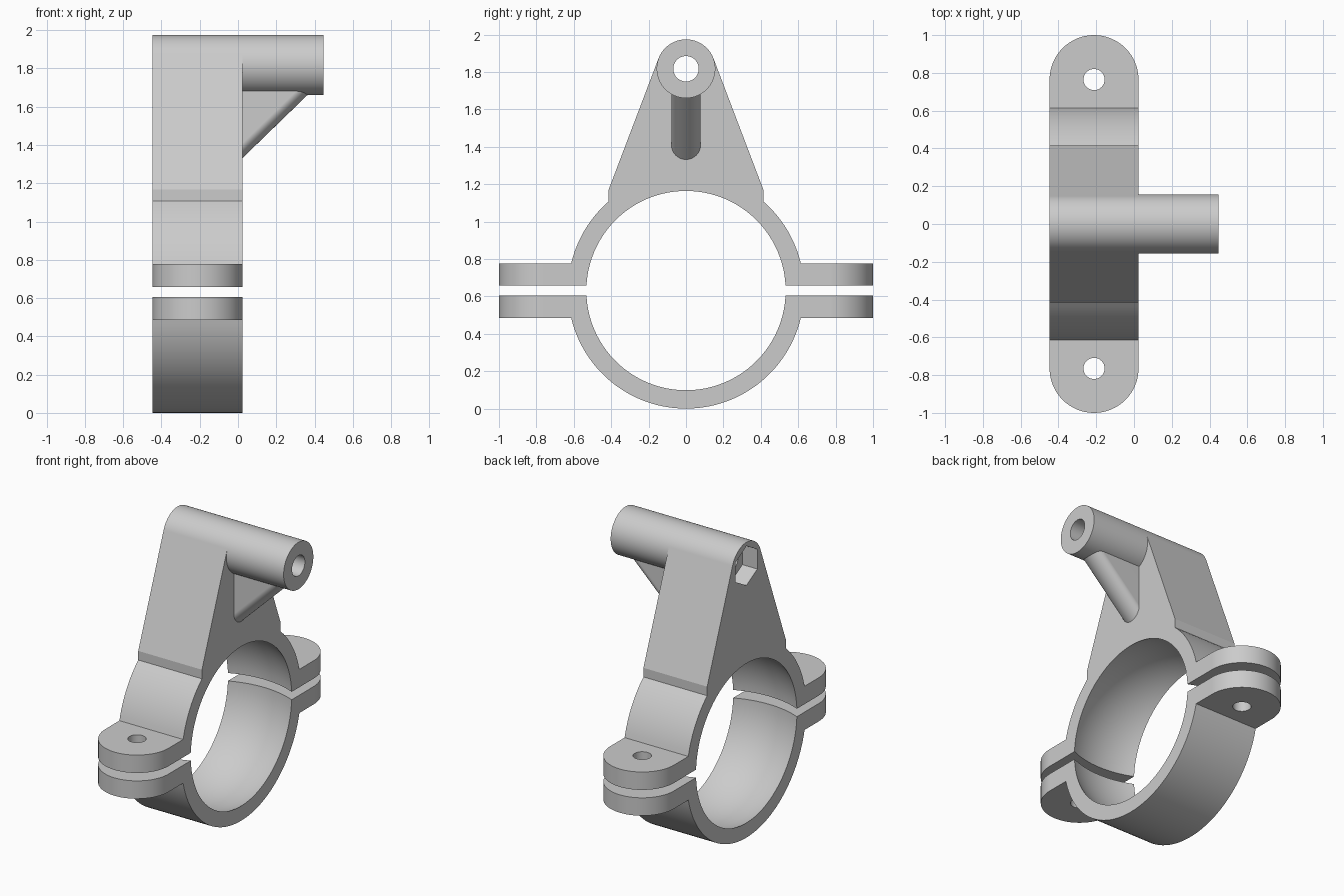
import bpy, bmesh
from math import sin, cos, pi, asin, acos, atan2, hypot
from mathutils import Matrix

cube = bpy.data.objects.get("Cube")
if cube:
    bpy.data.objects.remove(cube, do_unlink=True)

grey = bpy.data.materials.new("plain grey")
grey.use_nodes = True
colour = (0.6, 0.6, 0.6, 1)
grey.diffuse_color = colour
next(n for n in grey.node_tree.nodes if n.type == 'BSDF_PRINCIPLED').inputs["Base Color"].default_value = colour

# Main dimensions
X0, X1 = -0.447, 0.024          # clamp width
XM, END_R = (X0 + X1) / 2, (X1 - X0) / 2
ZC, R_OUT, R_IN = 0.631, 0.631, 0.533
GAP, LUG = 0.0265, 0.146        # lug faces, measured from the ring centre
LUG_Y = 1 - END_R
BOSS_Z, BOSS_R, BORE_R = 1.817, 0.157, 0.068
BOSS_X = 0.447
SHOULDER = (0.415, 1.167)


def arc(cx, cy, r, a, b, n):
    return [(cx + r * cos(a + (b - a) * i / n), cy + r * sin(a + (b - a) * i / n)) for i in range(n + 1)]


def circle(cx, cy, r, n=48, turn=0):
    return arc(cx, cy, r, turn, turn + 2 * pi, n)[:-1]


def to_object(name, bm):
    bmesh.ops.recalc_face_normals(bm, faces=bm.faces)
    me = bpy.data.meshes.new(name)
    bm.to_mesh(me)
    bm.free()
    me.materials.append(grey)
    ob = bpy.data.objects.new(name, me)
    bpy.context.collection.objects.link(ob)
    return ob


def prism_mesh(pts, axis, lo, hi, lift=0):
    """Extrude an outline along x (points are y, z) or z (points are x, y)."""
    bm = bmesh.new()
    place = (lambda p, h: (h, *p)) if axis == 'x' else (lambda p, h: (*p, h))
    a = [bm.verts.new(place(p, lo)) for p in pts]
    b = [bm.verts.new(place(p, hi)) for p in pts]
    for v in b:
        v.co.z += lift
    bm.faces.new(a)
    bm.faces.new(b[::-1])
    for i in range(len(a)):
        j = (i + 1) % len(a)
        bm.faces.new((a[i], b[i], b[j], a[j]))
    return bm


def prism(name, *outline_and_span):
    return to_object(name, prism_mesh(*outline_and_span))


def activate(ob):
    bpy.ops.object.select_all(action='DESELECT')
    ob.select_set(True)
    bpy.context.view_layer.objects.active = ob


def cut(ob, cutter, operation='DIFFERENCE'):
    mod = ob.modifiers.new("cut", 'BOOLEAN')
    mod.operation, mod.solver, mod.object = operation, 'EXACT', cutter
    activate(ob)
    bpy.ops.object.modifier_apply(modifier=mod.name)
    bpy.data.objects.remove(cutter, do_unlink=True)


def finish(ob):
    activate(ob)
    bpy.ops.object.shade_smooth_by_angle(angle=0.3)
    mod = ob.modifiers.new("flat faces stay flat", 'WEIGHTED_NORMAL')
    mod.keep_sharp = True


def clamp_outline(tower):
    """Solid half disc with lugs, optionally carrying the tapered tower."""
    a_lug = asin(LUG / R_OUT)
    side = [(1.1, ZC + GAP), (1.1, ZC + LUG)]
    if tower:
        sy, sz = SHOULDER
        side += arc(0, ZC, R_OUT, a_lug, acos(sy / R_OUT), 12) + [SHOULDER]
        dy, dz = sy, sz - BOSS_Z
        tangent = atan2(dz, dy) + acos(BOSS_R / hypot(dy, dz))
        side += arc(0, BOSS_Z, BOSS_R, tangent, pi / 2, 14)
    else:
        side += arc(0, ZC, R_OUT, a_lug, pi / 2, 28)
    return side + [(-y, z) for y, z in side[-2::-1]]


def ball():
    """Ball seat that meets the clamp's end faces at the opening radius."""
    bm = bmesh.new()
    bmesh.ops.create_uvsphere(bm, u_segments=96, v_segments=64, radius=hypot(R_IN, END_R),
                              matrix=Matrix.Translation((XM, 0, ZC)) @ Matrix.Rotation(pi / 2, 4, 'Y'))
    return to_object("ball", bm)


def clamp_half(name, outline):
    ob = prism(name, outline, 'x', X0 - 0.2, X1 + 0.2)
    # Round lug ends and trim the width
    stadium = arc(XM, LUG_Y, END_R, 0, pi, 32) + arc(XM, -LUG_Y, END_R, pi, 2 * pi, 32)
    cut(ob, prism("trim", stadium, 'z', -0.5, 2.5), 'INTERSECT')
    # Hollow spherical seat
    cut(ob, ball())
    # Bolt holes
    for s in (-1, 1):
        cut(ob, prism("bolt", circle(XM, s * LUG_Y, 0.056, 32), 'z', -0.5, 2.5))
    return ob


# Clamp halves
upper = clamp_half("upper_clamp_and_tower", clamp_outline(True))
lower = clamp_half("lower_clamp", [(y, 2 * ZC - z) for y, z in clamp_outline(False)])

# Pivot bore and hexagonal nut pocket
cut(upper, prism("bore", circle(0, BOSS_Z, BORE_R), 'x', -1, 1))
cut(upper, prism("pocket", circle(0, BOSS_Z, 0.132, 6, pi / 2), 'x', -1, X0 + 0.11))

# Pivot boss
boss = prism("pivot_boss", circle(0, BOSS_Z, BOSS_R, 64), 'x', X1, BOSS_X)
cut(boss, prism("bore", circle(0, BOSS_Z, BORE_R), 'x', -1, 1))

# Sloping support rib with a rounded underside, trimmed inside the boss
RIB_R = 0.078
rib_outline = arc(0, 1.41, RIB_R, pi, 2 * pi, 24) + [(RIB_R, 1.9), (-RIB_R, 1.9)]
bm = prism_mesh(rib_outline, 'x', X1, X1 + 0.5, 0.485)
bmesh.ops.bisect_plane(bm, geom=bm.verts[:] + bm.edges[:] + bm.faces[:],
                       plane_co=(0, 0, 1.7), plane_no=(0, 0, 1), clear_outer=True)
bmesh.ops.holes_fill(bm, edges=[e for e in bm.edges if e.is_boundary])
rib = to_object("support_rib", bm)

for part in (upper, lower, boss, rib):
    finish(part)
